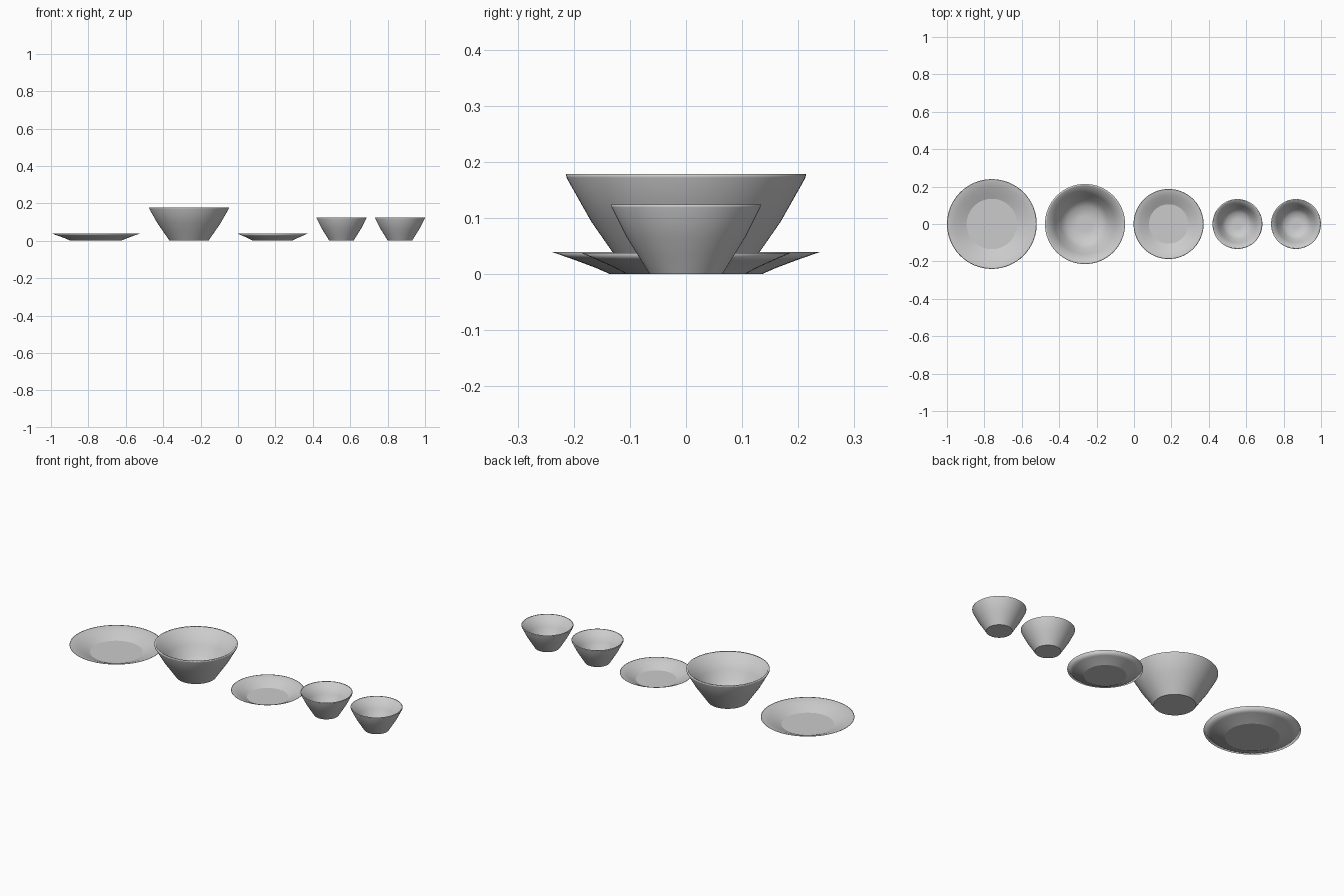
import bpy, bmesh
from math import cos, sin, tau

if "Cube" in bpy.data.objects:
    bpy.data.objects.remove(bpy.data.objects["Cube"])

SIDES = 64


def lathe(name, x, profile, r_scale, z_scale, cap_inside):
    """Revolve a (radius, z) profile running from base edge over the rim to the inside."""
    bm = bmesh.new()
    rings = []
    for r, z in profile:
        rings.append([bm.verts.new((r * r_scale * cos(tau * i / SIDES),
                                    r * r_scale * sin(tau * i / SIDES),
                                    z * z_scale)) for i in range(SIDES)])
    for a, b in zip(rings, rings[1:]):
        for i in range(SIDES):
            j = (i + 1) % SIDES
            bm.faces.new((a[i], a[j], b[j], b[i])).smooth = True
    # flat underside, and optional floor
    bm.faces.new(rings[0][::-1]).smooth = False
    if cap_inside:
        bm.faces.new(rings[-1]).smooth = True
    mesh = bpy.data.meshes.new(name)
    bm.to_mesh(mesh)
    bm.free()
    obj = bpy.data.objects.new(name, mesh)
    obj.location.x = x
    bpy.context.collection.objects.link(obj)
    return obj


# Profiles with unit scale for the large pieces
bowl = [(0.104, 0), (0.137, 0.048), (0.169, 0.094), (0.213, 0.172), (0.214, 0.179),
        (0.205, 0.179), (0.161, 0.097), (0.129, 0.052), (0.095, 0.012), (0.04, 0.010)]
# The plate's well is the single base disc, open to the sloping wall above
plate = [(0.135, 0), (0.160, 0.011), (0.200, 0.026), (0.240, 0.040),
         (0.236, 0.040), (0.198, 0.028), (0.165, 0.014), (0.142, 0.004)]

lathe("dinner_plate", -0.76, plate, 1, 1, False)
lathe("large_bowl", -0.262, bowl, 1, 1, True)
lathe("side_plate", 0.185, plate, 0.78, 0.95, False)
lathe("small_bowl_left", 0.553, bowl, 0.623, 0.693, True)
lathe("small_bowl_right", 0.866, bowl, 0.623, 0.693, True)
